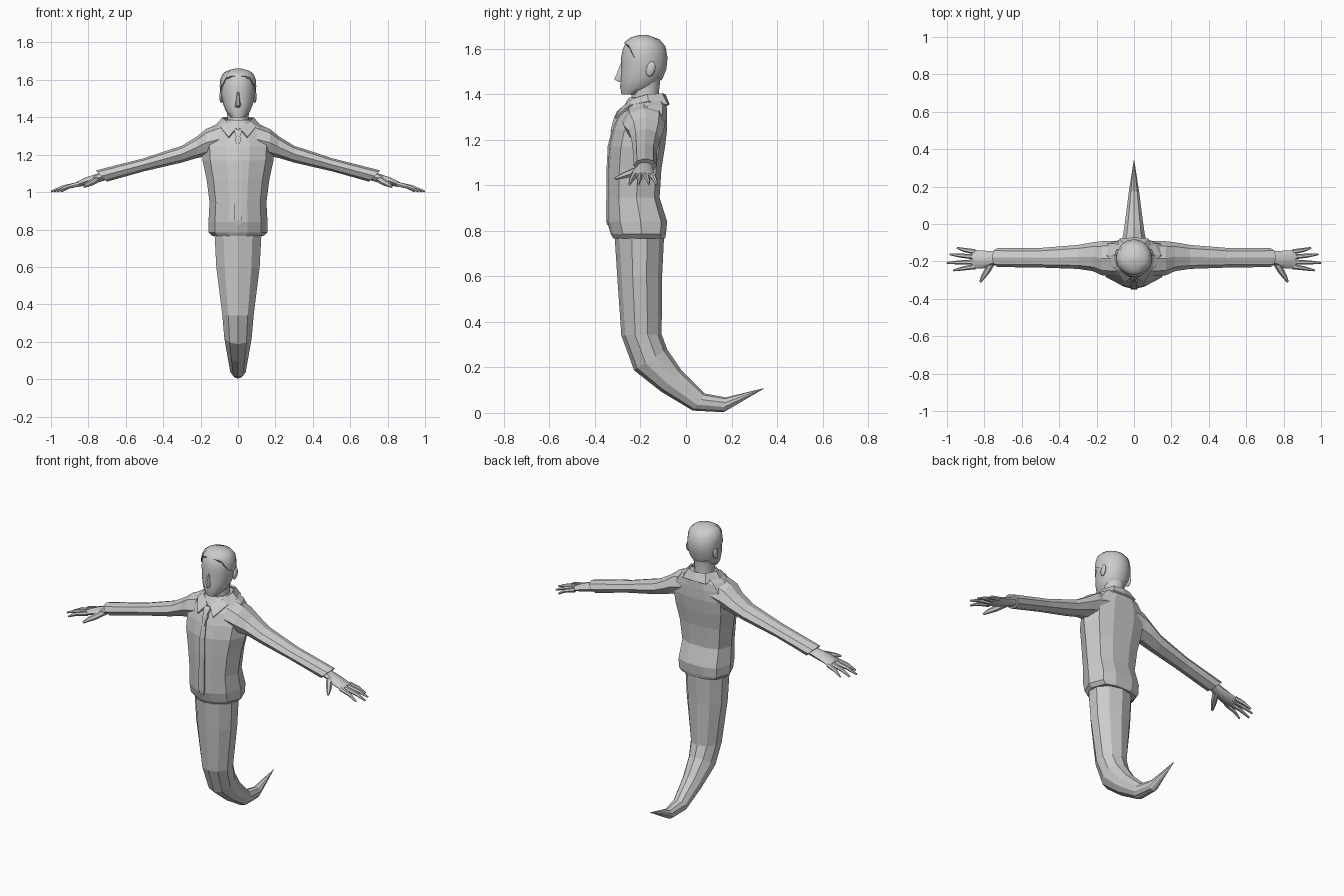
import bpy, bmesh
from math import sin, cos, pi, radians
from mathutils import Vector as V

if "Cube" in bpy.data.objects:
    bpy.data.objects.remove(bpy.data.objects["Cube"])


def finish(name, bm, mirror=False, smooth=None):
    bmesh.ops.recalc_face_normals(bm, faces=bm.faces)
    me = bpy.data.meshes.new(name)
    bm.to_mesh(me)
    bm.free()
    ob = bpy.data.objects.new(name, me)
    bpy.context.collection.objects.link(ob)
    if mirror:
        ob.modifiers.new("mirror", 'MIRROR')
    if smooth:
        bpy.ops.object.select_all(action='DESELECT')
        ob.select_set(True)
        bpy.context.view_layer.objects.active = ob
        bpy.ops.object.shade_smooth_by_angle(angle=radians(smooth))
    return ob


def add_loft(bm, rings, caps=True):
    vs = [[bm.verts.new(p) for p in r] for r in rings]
    n = len(vs[0])
    for a, b in zip(vs, vs[1:]):
        for i in range(n):
            j = (i + 1) % n
            bm.faces.new((a[i], a[j], b[j], b[i]))
    if caps:
        bm.faces.new(vs[0])
        bm.faces.new(vs[-1])


def loft(name, rings, mirror=False, smooth=None, caps=True):
    bm = bmesh.new()
    add_loft(bm, rings, caps)
    return finish(name, bm, mirror, smooth)


def span_ring(front, back, hw, n=10):
    # elliptical ring between a front and a back point in the y-z plane
    f, b = V((0, *front)), V((0, *back))
    return [(f + b) / 2 + (f - b) / 2 * cos(t) + V((hw * sin(t), 0, 0))
            for t in (2 * pi * i / n for i in range(n))]


def tube(bm, path, radii, n=6):
    path = [V(p) for p in path]
    rings = []
    for i, (p, r) in enumerate(zip(path, radii)):
        d = (path[min(i + 1, len(path) - 1)] - path[max(i - 1, 0)]).normalized()
        u = d.cross(V((0, 0, 1))).normalized()
        w = u.cross(d)
        rings.append([p + r * (u * cos(2 * pi * k / n) + w * sin(2 * pi * k / n)) for k in range(n)])
    add_loft(bm, rings)


# curved tail in place of legs
loft("tail", [span_ring(*s) for s in (
    ((-.315, .80), (-.095, .80), .133),
    ((-.302, .60), (-.105, .60), .122),
    ((-.284, .34), (-.107, .345), .088),
    ((-.228, .187), (-.083, .28), .077),
    ((-.11, .094), (-.02, .187), .06),
    ((.03, .01), (.083, .085), .043),
    ((.165, .003), (.175, .068), .029),
    ((.343, .107), (.343, .109), .001))])

# jacket body: half section (width, depth) swept through heights
half = [(0, 0), (.32, .04), (.78, .22), (1, .56), (.8, .9), (.36, 1)]
section = half + [(0, 1)] + [(-x, y) for x, y in half[:0:-1]]
body = ((.765, .137, -.318, -.092), (.785, .157, -.33, -.088), (.84, .158, -.347, -.083),
        (.945, .152, -.346, -.116), (1.07, .168, -.345, -.108), (1.17, .19, -.34, -.092),
        (1.245, .195, -.322, -.083), (1.31, .175, -.297, -.083), (1.35, .14, -.272, -.085),
        (1.385, .075, -.25, -.1))
loft("jacket", [[(w * x, f + (b - f) * y, z) for x, y in section] for z, w, f, b in body])

# sleeves: (x, bottom z, top z, front y, back y)
loft("sleeve", [[(x + .03 * sin(t) * (x > .6),
                  (f + b) / 2 + (b - f) / 2 * cos(t),
                  (lo + hi) / 2 + (hi - lo) / 2 * sin(t)) for t in (2 * pi * i / 8 for i in range(8))]
                for x, lo, hi, f, b in (
    (.10, 1.20, 1.365, -.28, -.09), (.17, 1.192, 1.338, -.275, -.092),
    (.22, 1.182, 1.297, -.252, -.098), (.30, 1.158, 1.248, -.24, -.112),
    (.50, 1.112, 1.182, -.233, -.128), (.73, 1.056, 1.116, -.23, -.128))], mirror=True)

# hand: palm, four fingers and thumb
bm = bmesh.new()
add_loft(bm, [[(x, (f + b) / 2 + (b - f) / 2 * cos(t), z + h * sin(t))
               for t in (2 * pi * i / 8 for i in range(8))]
              for x, z, h, f, b in (
    (.71, 1.087, .024, -.21, -.145), (.76, 1.072, .024, -.222, -.145),
    (.81, 1.058, .022, -.238, -.142), (.865, 1.04, .014, -.24, -.138))])
for y0, tx, ty in ((-.149, .945, -.128), (-.176, .985, -.162), (-.203, 1.0, -.208), (-.228, .965, -.248)):
    tube(bm, [(.85, y0, 1.043), ((.87 + tx) / 2, (y0 + ty) / 2, 1.027), (tx, ty, 1.003)],
         (.014, .011, .005))
tube(bm, [(.755, -.195, 1.07), (.785, -.25, 1.05), (.805, -.28, 1.04), (.822, -.31, 1.028)],
     (.02, .017, .013, .006))
finish("hand", bm, mirror=True, smooth=40)

# head profile: z, half width, front y, back y
prof = ((1.398, .035, -.283, -.2), (1.43, .064, -.289, -.135), (1.47, .08, -.288, -.105),
        (1.52, .09, -.284, -.088), (1.56, .092, -.285, -.087), (1.60, .09, -.277, -.092),
        (1.63, .077, -.262, -.112), (1.648, .05, -.23, -.145), (1.655, .012, -.195, -.175))


def head_point(t, z, grow=0):
    for a, b in zip(prof, prof[1:]):
        if z <= b[0] + 1e-6:
            break
    k = min(max((z - a[0]) / (b[0] - a[0]), 0), 1)
    w, f, r = (p + (q - p) * k for p, q in zip(a[1:], b[1:]))
    return (V(((w + grow) * sin(t), (f + r) / 2 - ((r - f) / 2 + grow) * cos(t), z)))


N = 16
angles = [2 * pi * i / N for i in range(N)]
loft("head", [[head_point(t, p[0]) for t in angles] for p in prof], smooth=50)

# hair cap with a hairline that drops behind the ears
hairline = [1.622, 1.622, 1.612, 1.56, 1.535, 1.535, 1.475, 1.465, 1.46]
rings = []
for k in (0, .25, .5, .75, .9, 1):
    rings.append([head_point(t, zb + (1.655 - zb) * k, .006) + V((0, 0, .005 * k))
                  for t, zb in zip(angles, hairline + hairline[7:0:-1])])
loft("hair", rings, smooth=45)

# neck
loft("neck", [span_ring((-.25, 1.33), (-.11, 1.33), .062, 12),
              span_ring((-.238, 1.40), (-.12, 1.40), .057, 12),
              span_ring((-.24, 1.46), (-.113, 1.46), .06, 12)], smooth=50)

# nose
loft("nose", [[(-w, -.272, z), (-w * .35, y, z), (w * .35, y, z), (w, -.272, z)] for z, w, y in (
    (1.452, .018, -.292), (1.464, .02, -.315), (1.495, .013, -.302), (1.535, .01, -.286))], smooth=50)

# ears
bm = bmesh.new()
bmesh.ops.create_uvsphere(bm, u_segments=10, v_segments=6, radius=1)
for v in bm.verts:
    v.co = V((.09 + v.co.x * .01, -.155 + v.co.y * .02 + v.co.z * .006, 1.51 + v.co.z * .034))
finish("ear", bm, mirror=True, smooth=60)

# folded collar
top = [(0, -.095, 1.398), (.055, -.108, 1.4), (.08, -.17, 1.396), (.06, -.235, 1.375), (.008, -.278, 1.34)]
low = [(0, -.076, 1.352), (.075, -.082, 1.35), (.108, -.165, 1.365), (.095, -.245, 1.348), (.05, -.312, 1.292)]
bm = bmesh.new()
a, b = ([bm.verts.new(p) for p in row] for row in (top, low))
for i in range(4):
    bm.faces.new((a[i], a[i + 1], b[i + 1], b[i]))
collar = finish("collar", bm, mirror=True)
s = collar.modifiers.new("thickness", 'SOLIDIFY')
s.thickness = .01
s.offset = 0

# front placket and small knotted tie
loft("placket", [[(-w, y + .02, z), (-w, y - .004, z), (w, y - .004, z), (w, y + .02, z)] for z, w, y in (
    (.825, .01, -.343), (.85, .019, -.347), (1.07, .018, -.345), (1.17, .016, -.34),
    (1.245, .012, -.322), (1.28, .006, -.309))])
loft("tie", [[(-w, y + .02, z), (-w, y, z), (w, y, z), (w, y + .02, z)] for z, w, y in (
    (1.235, .004, -.332), (1.285, .016, -.32), (1.298, .011, -.315), (1.325, .02, -.303), (1.338, .016, -.29))])
